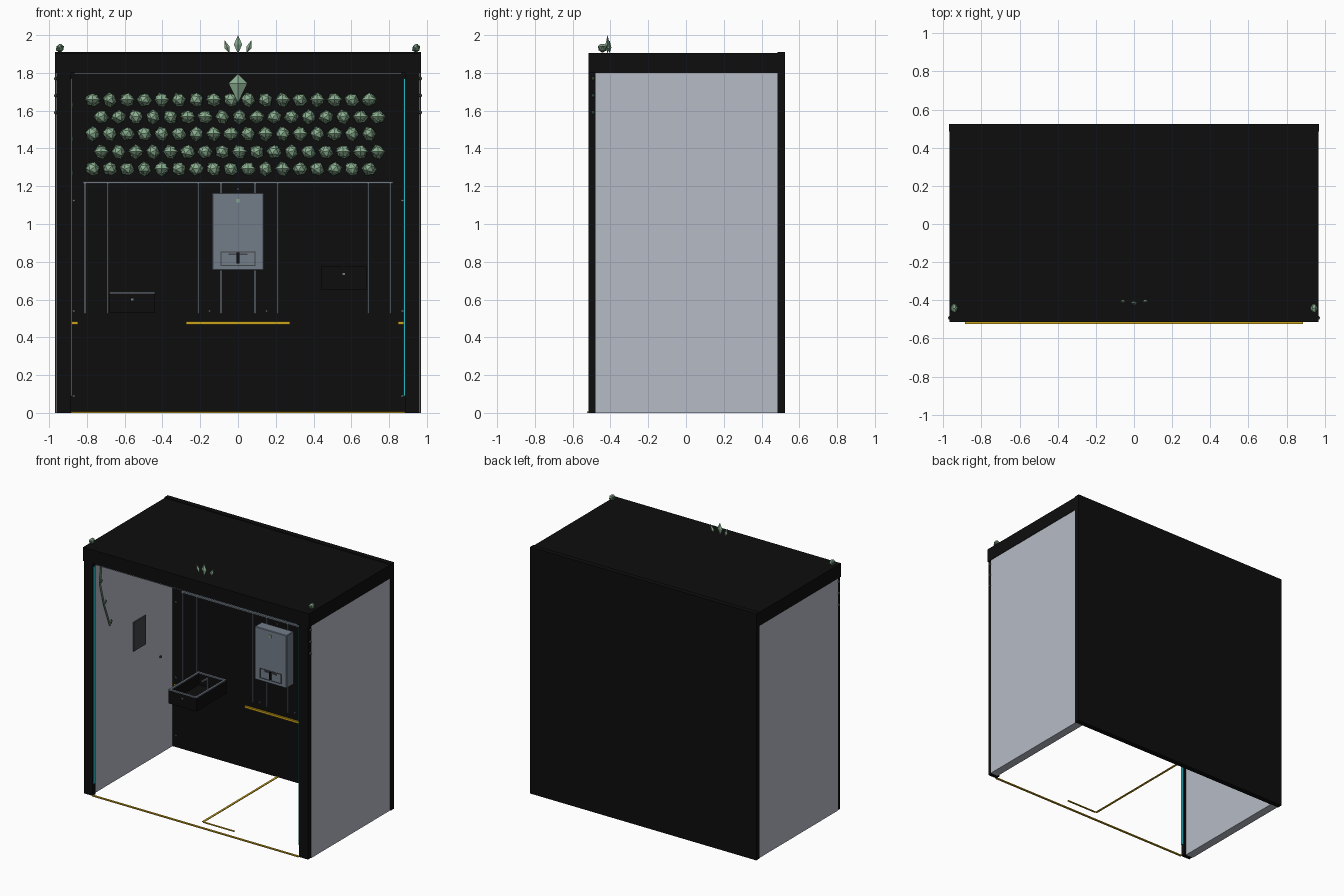
import bpy, bmesh, math, random
from mathutils import Vector, Matrix

if "Cube" in bpy.data.objects:
    bpy.data.objects.remove(bpy.data.objects["Cube"])

random.seed(4)


def mat(name, rgb):
    m = bpy.data.materials.new(name)
    m.diffuse_color = (*rgb, 1)
    m.use_nodes = True
    m.node_tree.nodes["Principled BSDF"].inputs["Base Color"].default_value = m.diffuse_color
    return m


BLACK = mat("black", (0.004, 0.004, 0.004))
PANEL = mat("pale grey", (0.47, 0.50, 0.56))
STEEL = mat("blue grey", (0.17, 0.205, 0.25))
SLATE = mat("dark grey", (0.055, 0.06, 0.065))
YELLOW = mat("yellow", (0.60, 0.37, 0.01))
TEAL = mat("teal", (0.02, 0.50, 0.55))
LEAF = mat("light green", (0.26, 0.43, 0.28))
MOSS = mat("dark green", (0.09, 0.17, 0.105))


def finish(name, bm, *mats):
    me = bpy.data.meshes.new(name)
    bm.to_mesh(me)
    bm.free()
    for m in mats:
        me.materials.append(m)
    ob = bpy.data.objects.new(name, me)
    bpy.context.collection.objects.link(ob)
    return ob


def add_box(bm, x0, x1, y0, y1, z0, z1):
    mtx = Matrix.Translation(((x0 + x1) / 2, (y0 + y1) / 2, (z0 + z1) / 2))
    mtx = mtx @ Matrix.Diagonal((x1 - x0, y1 - y0, z1 - z0, 1))
    bmesh.ops.create_cube(bm, size=1, matrix=mtx)


def boxes(name, m, *dims):
    bm = bmesh.new()
    for d in dims:
        add_box(bm, *d)
    return finish(name, bm, m)


def add_ball(bm, pos, size, sub=1, idx=0, tilt=0.0):
    mtx = Matrix.Translation(pos) @ Matrix.Rotation(tilt, 4, 'Y') @ Matrix.Diagonal((*size, 1))
    r = bmesh.ops.create_icosphere(bm, subdivisions=sub, radius=1, matrix=mtx)
    for f in {f for v in r['verts'] for f in v.link_faces}:
        f.material_index = idx


def add_leaf(bm, pos, w, h, d, tilt=0.0, idx=0):
    """Pointed four-sided leaf with its widest ring above the middle."""
    mtx = Matrix.Translation(pos) @ Matrix.Rotation(tilt, 4, 'Y')
    ring = [bm.verts.new(mtx @ Vector(p)) for p in
            ((w, 0, 0), (0, d, 0), (-w, 0, 0), (0, -d, 0))]
    top = bm.verts.new(mtx @ Vector((0, 0, h[1])))
    low = bm.verts.new(mtx @ Vector((0, 0, -h[0])))
    for i in range(4):
        a, b = ring[i], ring[(i + 1) % 4]
        for vs in ((a, b, top), (b, a, low)):
            bm.faces.new(vs).material_index = idx


# Shell: walls, roof, posts
boxes("side_walls", PANEL, *[(min(s * .9, s * .965), max(s * .9, s * .965), -.48, .485, 0, 1.8)
                             for s in (-1, 1)])
boxes("back_wall", BLACK, (-.97, .97, .485, .525, 0, 1.91))
boxes("roof", BLACK, (-.968, .968, -.515, .485, 1.8, 1.905))
boxes("front_posts", BLACK, (-.96, -.885, -.515, -.48, 0, 1.8), (.885, .96, -.515, -.48, 0, 1.8))
boxes("header_trim", STEEL, (-.865, .865, -.512, -.5, 1.793, 1.801))

# Light strips inside the opening
boxes("light_strips", TEAL, (-.885, -.879, -.505, -.49, .09, 1.77), (.877, .885, -.51, -.49, .09, 1.77))
boxes("strip_cover", STEEL, (-.885, -.879, -.511, -.505, .09, 1.77))

# Yellow safety markings
boxes("threshold", YELLOW, (-.885, .885, -.525, -.51, 0, .008))
boxes("floor_marking", YELLOW, (-.008, .008, -.43, .485, 0, .005), (.008, .27, -.438, -.424, 0, .005))
boxes("wall_bars", YELLOW, (-.275, .275, .472, .485, .468, .484),
      (-.885, -.848, .472, .485, .468, .484), (.848, .885, .472, .485, .468, .484))

# Back wall rails
rails = [(x - .004, x + .004, .477, .485, .525, 1.22) for x in
         (-.81, -.69, -.21, -.09, .09, .21, .69, .805)]
boxes("wall_rails", STEEL, (-.82, .82, .472, .485, 1.215, 1.226), *rails)
boxes("wall_screws", STEEL, *[(x - .006, x + .006, .477, .485, z - .005, z + .005)
                              for x in (-.87, .87) for z in (.09, .54, 1.125)],
      *[(x - .005, x + .005, .477, .485, .535, .545) for x in (-.15, .15)],
      (-.005, .005, .477, .485, 1.18, 1.19))

# Dispenser cabinet with a recessed-looking tray
cab = boxes("dispenser", STEEL, (-.137, .137, .4, .485, .755, 1.165))
bev = cab.modifiers.new("bevel", 'BEVEL')
bev.width = .004
bev.segments = 1
boxes("dispenser_tray_outline", SLATE,
      (-.092, .092, .396, .4, .778, .782), (-.092, .092, .396, .4, .850, .854),
      (-.092, -.088, .396, .4, .782, .85), (.088, .092, .396, .4, .782, .85),
      (-.05, .05, .395, .4, .835, .845))
boxes("dispenser_spout", BLACK, (-.008, .008, .39, .4, .79, .848))
boxes("dispenser_lamp", LEAF, (-.009, .009, .394, .4, 1.115, 1.133))


# Wash basins: open troughs fixed to the back wall
def basin(name, x0, x1, y0, z0, z1, rim):
    y1, t = .485, .015
    boxes(name, BLACK, (x0, x1, y0, y1, z0, z0 + t),
          (x0, x0 + t, y0, y1, z0 + t, z1), (x1 - t, x1, y0, y1, z0 + t, z1),
          (x0 + t, x1 - t, y0, y0 + t, z0 + t, z1), (x0 + t, x1 - t, y1 - t, y1, z0 + t, z1))
    a, b = z1, z1 + .007
    boxes(name + "_rim", rim, (x0, x0 + t, y0, y1, a, b), (x1 - t, x1, y0, y1, a, b),
          (x0 + t, x1 - t, y0, y0 + t, a, b), (x0 + t, x1 - t, y1 - t, y1, a, b))
    xc = (x0 + x1) / 2
    boxes(name + "_tap", STEEL, (xc - .006, xc + .006, .42, .432, z0 + t, z1 + .01),
          (xc - .006, xc + .006, .36, .42, z1, z1 + .01))
    boxes(name + "_sensor", STEEL, (xc - .007, xc + .007, y0 - .005, y0, z1 - .037, z1 - .027))


basin("left_basin", -.68, -.44, .12, .53, .632, STEEL)
basin("right_basin", .44, .68, .12, .65, .768, BLACK)

# Side wall panel and button
boxes("side_panel", SLATE, (-.9, -.892, 0, .15, .92, 1.145))
boxes("side_button", SLATE, (-.9, -.89, .325, .338, .745, .758))

# Planted wall: staggered rows of low-poly tufts
bm = bmesh.new()
for r, z in enumerate((1.66, 1.57, 1.48, 1.385, 1.295)):
    for c in range(17):
        x = -.77 + c * .0915 + (.046 if r % 2 else 0)
        k = random.uniform(.92, 1.06)
        add_ball(bm, (x, .455, z), (.036 * k, .032, .034 * k), 1, 0, random.uniform(0, 1))
        add_ball(bm, (x, .468, z - .003), (.043, .02, .038), 1, 1, random.uniform(0, 2))
        if random.random() < .3:
            add_leaf(bm, (x, .43, z), .042, (.022, .022), .018, 0, 0)
finish("planted_wall", bm, LEAF, MOSS)

# Large hanging leaf in the middle of the planting
bm = bmesh.new()
add_leaf(bm, (0, .42, 1.745), .05, (.105, .05), .03)
finish("centre_leaf", bm, LEAF)

# Roof sprouts, corner tufts and post buds
bm = bmesh.new()
add_leaf(bm, (0, -.415, 1.95), .022, (.05, .05), .012)
for s in (-1, 1):
    add_leaf(bm, (s * .058, -.405, 1.935), .014, (.033, .042), .01, s * .35)
    add_ball(bm, (s * .943, -.442, 1.93), (.024, .024, .024), 1, 1)
    add_ball(bm, (s * .943, -.442, 1.938), (.017, .027, .018), 1, 0, .5)
    for z in (1.77, 1.68, 1.59):
        add_ball(bm, (s * .966, -.492, z), (.01, .011, .01), 1, 1)
finish("roof_greenery", bm, LEAF, MOSS)

# Vine on the left wall
cu = bpy.data.curves.new("vine", 'CURVE')
cu.dimensions = '3D'
cu.bevel_depth = .008
cu.bevel_resolution = 0
sp = cu.splines.new('POLY')
path = [(-.89, -.40, 1.79), (-.888, -.42, 1.6), (-.888, -.37, 1.42), (-.888, -.30, 1.24)]
sp.points.add(len(path) - 1)
for p, co in zip(sp.points, path):
    p.co = (*co, 1)
cu.materials.append(MOSS)
bpy.context.collection.objects.link(bpy.data.objects.new("vine", cu))
bm = bmesh.new()
for i, (x, y, z) in enumerate(path[1:]):
    add_leaf(bm, (x + .01, y, z + .03), .008, (.02, .02), .02)
finish("vine_leaves", bm, MOSS)
